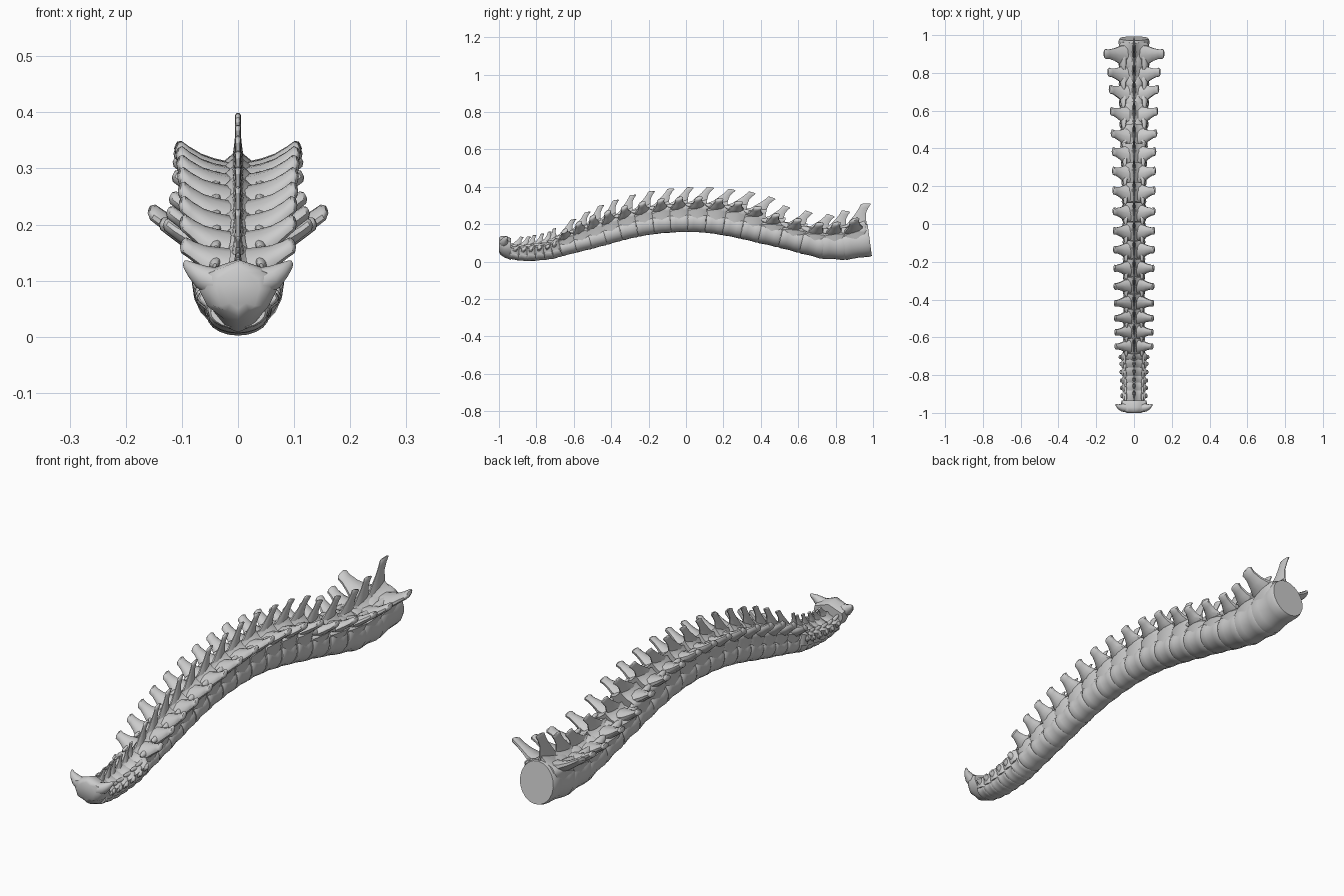
import bpy, bmesh, math
from mathutils import Matrix, Vector

if "Cube" in bpy.data.objects:
    bpy.data.objects.remove(bpy.data.objects["Cube"])

# Profiles along the column: (y, value)
BOTTOM = [(-1, .034), (-.93, .009), (-.84, .001), (-.72, .011), (-.64, .034), (-.5, .068), (-.4, .095),
          (-.3, .123), (-.2, .143), (-.1, .154), (0, .158), (.1, .154), (.2, .14), (.3, .12), (.38, .1),
          (.5, .073), (.6, .046), (.7, .018), (.8, .003), (.9, .012), (1, .028)]
BODY_H = [(-1, .055), (-.66, .085), (-.3, .11), (0, .12), (.38, .13), (.6, .14), (.8, .17), (1, .185)]
BODY_W = [(-.95, .052), (-.66, .06), (-.5, .057), (0, .062), (.38, .071), (.6, .08), (1, .083)]
ROOF = [(-.95, .095), (-.66, .125), (-.5, .155), (-.3, .17), (0, .183), (.3, .198), (.37, .187),
        (.42, .165), (.6, .163), (.8, .195), (1, .205)]
SPINE = [(-.95, .125), (-.7, .15), (-.63, .175), (-.5, .21), (-.3, .225), (0, .241), (.3, .26), (.37, .25),
         (.42, .225), (.6, .23), (.7, .245), (.84, .275), (1, .295)]
WING_X = [(-.92, .07), (-.69, .076), (-.64, .1), (0, .11), (.34, .115), (.43, .12), (.65, .13),
          (.78, .137), (.91, .158)]
WING_Z = [(-.92, .065), (-.69, .075), (-.64, .125), (-.5, .165), (0, .185), (.3, .192), (.43, .17),
          (.6, .175), (.78, .195), (.91, .21)]


def at(table, y):
    if y <= table[0][0]:
        return table[0][1]
    for (a, va), (b, vb) in zip(table, table[1:]):
        if y <= b:
            return va + (vb - va) * (y - a) / (b - a)
    return table[-1][1]


def loft(bm, rings):
    rows = [[bm.verts.new(p) for p in r] for r in rings]
    n = len(rows[0])
    for a, b in zip(rows, rows[1:]):
        for i in range(n):
            bm.faces.new((a[i], a[(i + 1) % n], b[(i + 1) % n], b[i]))
    bm.faces.new(rows[0][::-1])
    bm.faces.new(rows[-1])


def ring(c, u, v, n=10):
    c, u, v = Vector(c), Vector(u), Vector(v)
    return [c + u * math.cos(2 * math.pi * i / n) + v * math.sin(2 * math.pi * i / n) for i in range(n)]


def mirrored(half, y):
    pts = [(x, y, z) for x, z in half]
    return pts + [(-x, y, z) for x, _, z in reversed(pts) if x > 1e-6]


def finish(bm, name, matrix=None):
    bmesh.ops.recalc_face_normals(bm, faces=bm.faces)
    me = bpy.data.meshes.new(name)
    bm.to_mesh(me)
    bm.free()
    ob = bpy.data.objects.new(name, me)
    if matrix:
        ob.matrix_world = matrix
    bpy.context.collection.objects.link(ob)


def vertebra(name, y, L, kind, last=False):
    bm = bmesh.new()
    H, W, R, S = (at(t, y) for t in (BODY_H, BODY_W, ROOF, SPINE))
    wx, wz = at(WING_X, y), at(WING_Z, y)
    neck, lumbar = kind == "cervical", kind == "lumbar"

    # Body: waisted drum with rounded rims
    loft(bm, [ring((0, t * L, H / 2), (W * k, 0, 0), (0, 0, H / 2 * (k * .6 + .4)), 20)
              for t, k in ((-.52, .93), (-.42, 1), (-.2, .96), (0, .93), (.2, .96), (.42, 1), (.52, .93))])

    # Arch: shingled tent over the canal, walls running down to the body
    rw = W * (1.2 if neck else 1.0)
    rings = []
    for t, kz, kw in ((-.54, .86, .85), (-.3, .91, .96), (.05, .97, 1), (.35, 1, .95), (.56, 1, .82)):
        top, w = R * kz, rw * kw
        if last and t > .5:
            t = .44
        rings.append(mirrored([(0, top), (w * .12, top - .012), (w * .45, top * .9 - .01), (w * .85, top * .83 - .006),
                               (w, top * .76 - .006), (w * .96, top * .66), (w * .88, H * .5), (0, H * .5)], t * L))
    loft(bm, rings)

    # Spinous process: thin blade sweeping back to a blunt tip
    lean = .02 if neck else (.045 if lumbar else .06)
    lean += .025 if last else 0
    th = .005 if neck else .006
    h0 = R * .86
    d = L * (.25 if lumbar else .28)
    path = [(0, 0, 1.7, 1.8), (.25, .3, 1.2, 1.2), (.5, .58, .8, .8), (.78, .82, .74, .8),
            (.96, .97, .8, .9), (1, 1, .55, .5)]
    loft(bm, [ring((0, L * .08 + lean * a, h0 + (S - h0) * b), (th * k2, 0, 0), (0, d * k, -d * k * .1))
              for a, b, k, k2 in path])

    for s in (1, -1):
        # Transverse process: broad wing rising outward to a narrower club end
        x0, z0 = W * .4, (.6 * H if neck else R * .72)
        sweep = (.1 if neck else .14) * L
        a = L * (.23 if lumbar else .28)
        rr = .011 if neck else .015
        loft(bm, [ring((s * (x0 + (wx - x0) * f), -.08 * L + sweep * f, z0 + (wz - z0) * (f ** 1.4)),
                       (-s * rr * k * .5, 0, rr * k), (0, a * kt, rr * k * .4))
                  for f, k, kt in ((0, 1.5, 1.9), (.3, 1.25, 1.6), (.55, .95, 1.1), (.8, .8, .8),
                                   (.95, .75, .85), (1, .4, .55))])
        # Articular processes: flat facets lapping over the neighbours
        jr = L * .11
        for t1, za, zb in ((-.7, .74, .8), (.68, .74, .72)):
            if last and t1 > 0:
                continue
            loft(bm, [ring((s * rw * .7, t1 * L * f, R * (za + (zb - za) * f)), (jr * k, 0, jr * k * -s * .3),
                           (0, 0, jr * k))
                      for f, k in ((0, 1.4), (.5, 1.2), (.85, .9), (1, .4))])

    slope = (at(BOTTOM, y + L / 2) - at(BOTTOM, y - L / 2)) / L
    base = (at(BOTTOM, y + L / 2) + at(BOTTOM, y - L / 2)) / 2
    finish(bm, name, Matrix.Translation((0, y, base)) @ Matrix.Rotation(math.atan(slope), 4, 'X'))


# Column of neck, chest and lower back vertebrae
lengths = ([("cervical", .0475)] * 6 + [("thoracic", .078 + .018 * i / 11) for i in range(12)]
           + [("lumbar", l) for l in (.108, .112, .12, .125, .143)])
y = -.945
for i, (kind, L) in enumerate(lengths):
    vertebra(f"{kind}_vertebra_{i + 2}", y + L / 2, L, kind, i == len(lengths) - 1)
    y += L

# Top vertebra: wedge-shaped end with two swept wings
bm = bmesh.new()
rings = []
for yy, top, bot, k in ((-1, .125, .05, .55), (-.992, .135, .036, .8), (-.97, .138, .022, 1), (-.935, .125, .008, .95)):
    rings.append(mirrored([(0, top), (.03 * k, top - .01), (.066 * k, top - .022), (.07 * k, .085),
                           (.055 * k, .055), (.025 * k, bot + .01), (0, bot)], yy))
loft(bm, rings)
for s in (1, -1):
    loft(bm, [ring((s * x, yy, z), (-s * r * .5, 0, r), (0, r * 1.1, 0))
              for x, yy, z, r in ((.04, -.972, .098, .024), (.065, -.972, .107, .019), (.083, -.968, .12, .012),
                                  (.093, -.96, .129, .007), (.097, -.956, .133, .003))])
finish(bm, "top_vertebra")

bpy.ops.object.select_all(action='SELECT')
bpy.context.view_layer.objects.active = bpy.context.scene.objects["top_vertebra"]
bpy.ops.object.shade_smooth_by_angle(angle=math.radians(45))
